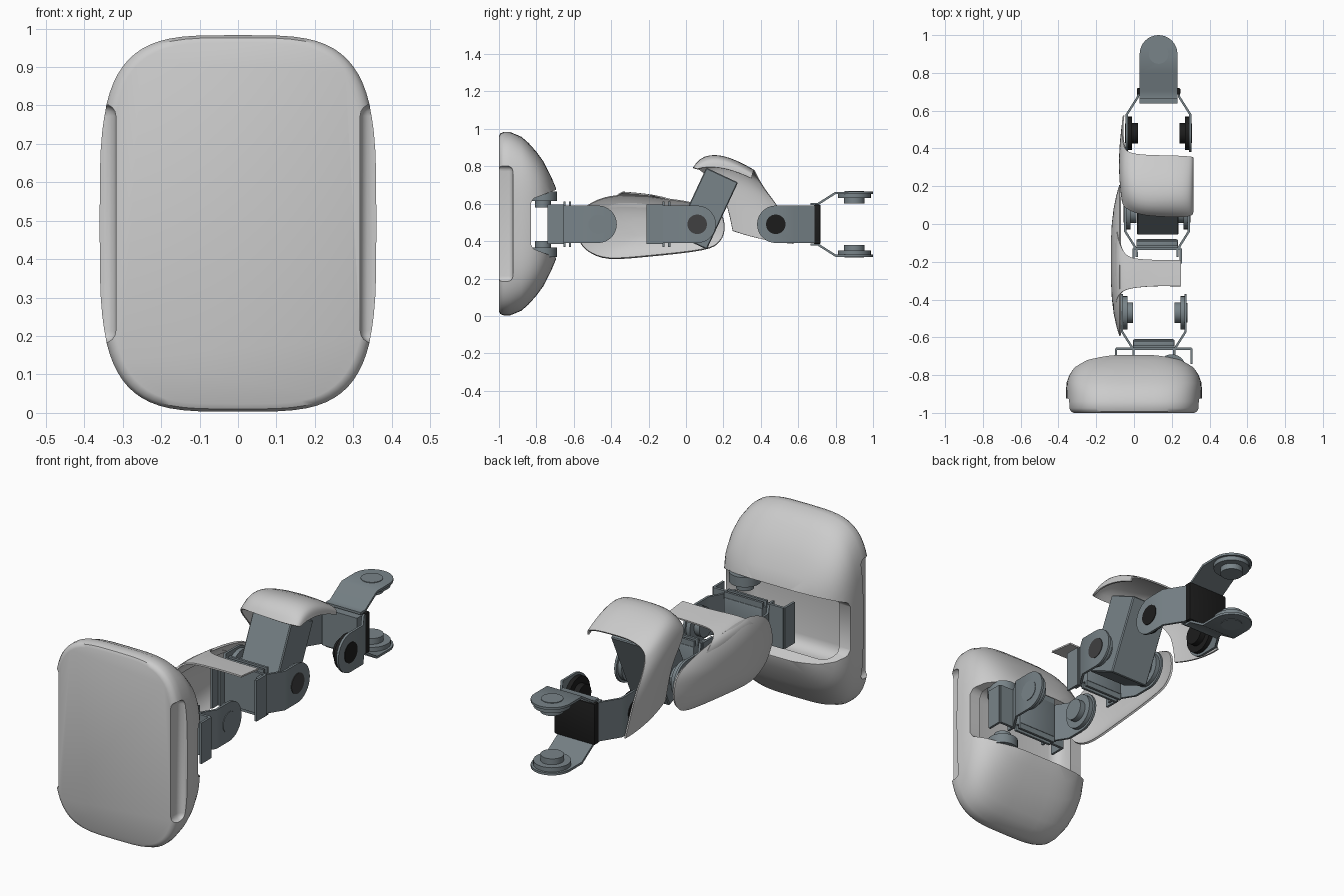
import bpy, bmesh, math
from mathutils import Matrix, Vector

cube = bpy.data.objects.get("Cube")
if cube:
    bpy.data.objects.remove(cube, do_unlink=True)


def material(name, rgb):
    m = bpy.data.materials.new(name)
    m.use_nodes = True
    m.diffuse_color = (*rgb, 1)
    m.node_tree.nodes["Principled BSDF"].inputs["Base Color"].default_value = (*rgb, 1)
    return m


SHELL = material("light grey shell", (0.6, 0.6, 0.6))
STEEL = material("blue grey steel", (0.19, 0.23, 0.25))
DARK = material("dark grey", (0.05, 0.05, 0.052))
BLACK = material("black", (0.012, 0.012, 0.012))


def link(name, bm):
    bmesh.ops.recalc_face_normals(bm, faces=bm.faces)
    me = bpy.data.meshes.new(name)
    bm.to_mesh(me)
    bm.free()
    ob = bpy.data.objects.new(name, me)
    bpy.context.collection.objects.link(ob)
    return ob


def finish(ob, mat, angle=35):
    """Apply modifiers, assign the colour, smooth below the angle."""
    dg = bpy.context.evaluated_depsgraph_get()
    ob.data = bpy.data.meshes.new_from_object(ob.evaluated_get(dg))
    ob.modifiers.clear()
    ob.data.materials.clear()
    ob.data.materials.append(mat)
    bpy.ops.object.select_all(action="DESELECT")
    ob.select_set(True)
    bpy.context.view_layer.objects.active = ob
    bpy.ops.object.shade_smooth_by_angle(angle=math.radians(angle))
    return ob


def solidify(ob, t):
    mod = ob.modifiers.new("thickness", "SOLIDIFY")
    mod.thickness, mod.offset = t, 0


def box(name, size, at, mat=None, frame=Matrix(), bevel=0, segments=2):
    bm = bmesh.new()
    bmesh.ops.create_cube(bm, size=1, matrix=Matrix.Translation(at) @ Matrix.Diagonal((*size, 1)))
    if bevel:
        bmesh.ops.bevel(bm, geom=bm.edges[:], offset=bevel, segments=segments, affect="EDGES", profile=0.5)
    bm.transform(frame)
    ob = link(name, bm)
    return finish(ob, mat) if mat else ob


def disc(name, r, x0, x1, mat, frame):
    """Cylinder along the frame's x axis."""
    bm = bmesh.new()
    bmesh.ops.create_cone(bm, cap_ends=True, segments=32, radius1=r, radius2=r, depth=abs(x1 - x0))
    turn = Matrix.Translation(((x0 + x1) / 2, 0, 0)) @ Matrix.Rotation(math.pi / 2, 4, "Y")
    bm.transform(frame @ turn)
    finish(link(name, bm), mat)


def spline(pts, t, closed=False):
    """Catmull-Rom point at t along the list."""
    n = len(pts)
    i = min(int(t), n - 1 if closed else n - 2)
    f = t - i
    get = lambda k: Vector(pts[k % n] if closed else pts[max(0, min(n - 1, k))])
    a, b, c, d = (get(i + k) for k in (-1, 0, 1, 2))
    return b + (c - a) * f / 2 + (a - b * 2.5 + c * 2 - d / 2) * f**2 + ((b - c) * 3 + d - a) * f**3 / 2


def loft(name, rows, mat, t, across=10, per=5):
    """Curved sheet through rows of front, middle and back points."""
    bm = bmesh.new()
    grid = []
    for j in range((len(rows) - 1) * per + 1):
        f, m, b = (spline([r[k] for r in rows], j / per) for k in range(3))
        line = []
        for i in range(across + 1):
            v = i / across
            p = f * (1 - v) * (1 - 2 * v) + m * 4 * v * (1 - v) + b * v * (2 * v - 1)
            line.append(bm.verts.new(p))
        grid.append(line)
    for p, q in zip(grid, grid[1:]):
        for i in range(across):
            bm.faces.new((p[i], p[i + 1], q[i + 1], q[i]))
    ob = link(name, bm)
    solidify(ob, t)
    finish(ob, mat, 50)


# Foot: stacked barrel-shaped rings, then hollowed and notched
def foot():
    mid_z, n, power = 0.493, 72, 2 / 3.8
    levels = [(-1, .335, .47), (-.993, .35, .483), (-.975, .36, .49), (-.94, .36, .49), (-.88, .36, .465),
              (-.84, .357, .43), (-.8, .345, .385), (-.76, .32, .33), (-.72, .265, .25), (-.695, .18, .19), (-.685, .08, .1)]
    bm = bmesh.new()
    rings = []
    for y, w, h in levels:
        ring = []
        for i in range(n):
            c, s = math.cos(math.tau * i / n), math.sin(math.tau * i / n)
            ring.append(bm.verts.new((w * math.copysign(abs(c)**power, c), y,
                                      mid_z + h * math.copysign(abs(s)**power, s))))
        rings.append(ring)
    for p, q in zip(rings, rings[1:]):
        for i in range(n):
            bm.faces.new((p[i], p[(i + 1) % n], q[(i + 1) % n], q[i]))
    bm.faces.new(rings[0])
    bm.faces.new(rings[-1])
    ob = link("foot", bm)
    # ankle notch, cut right through from side to side
    bm = bmesh.new()
    half = [(-.83, .11), (-.815, .135), (-.75, .16), (-.68, .187), (-.5, .2)]
    prof = [(y, mid_z + h) for y, h in half] + [(y, mid_z - h) for y, h in reversed(half)]
    face = bm.faces.new([bm.verts.new((-.5, y, z)) for y, z in prof])
    ext = bmesh.ops.extrude_face_region(bm, geom=[face])
    bmesh.ops.translate(bm, vec=(1, 0, 0), verts=[e for e in ext["geom"] if isinstance(e, bmesh.types.BMVert)])
    cutters = [link("notch_cutter", bm),
               box("pocket_cutter", (.58, .18, .44), (0, -.84, mid_z), bevel=.06, segments=4)]
    # long grooves down both sides of the sole
    for s in (-1, 1):
        cutters.append(box("groove_cutter", (.1, .12, .62), (s * .368, -.985, mid_z), bevel=.03, segments=4))
    for c in cutters:
        c.hide_render = True
        mod = ob.modifiers.new("cut", "BOOLEAN")
        mod.operation, mod.object, mod.solver = "DIFFERENCE", c, "EXACT"
    bpy.context.view_layer.update()
    finish(ob, SHELL, 40)
    for c in cutters:
        bpy.data.objects.remove(c, do_unlink=True)


# Yoke: two round-ended arms and their pins; pivot at the origin, base toward +y
def yoke(name, frame, washer, cap):
    r, n = 0.1, 16
    for s, side in ((-1, "a"), (1, "b")):
        bm = bmesh.new()
        arc = [math.pi * (.5 + i / n) for i in range(n + 1)]
        end = [bm.verts.new((s * .168, r * math.cos(a), r * math.sin(a))) for a in arc]
        last = [bm.verts.new((s * .168, .1, z)) for z in (-r, r)]
        bm.faces.new(end + last)
        for x, y in ((.108, .195), (.108, .235)):
            new = [bm.verts.new((s * x, y, z)) for z in (-r, r)]
            bm.faces.new((last[0], new[0], new[1], last[1]))
            last = new
        bm.transform(frame)
        ob = link(f"{name}_arm_{side}", bm)
        solidify(ob, .012)
        finish(ob, STEEL)
        disc(f"{name}_washer_{side}", .088, s * .14, s * .165, washer, frame)
        disc(f"{name}_pin_{side}", .055, s * .11, s * .14, washer, frame)
        disc(f"{name}_cap_{side}", .052, s * .17, s * .177, cap, frame)


# Base of a yoke: block, raised flanges and a bracket opening outward
def base(name, frame, half):
    box(f"{name}_block", (.22, .05, .19), (0, .165, 0), STEEL, frame, .008)
    for y in (.15, .18):
        box(f"{name}_flange", (.22, .012, .245), (0, y, 0), STEEL, frame)
    box(f"{name}_bracket_back", (half * 2, .014, .21), (0, .19, 0), STEEL, frame)
    for s in (-1, 1):
        box(f"{name}_bracket_side", (.012, .08, .21), (s * half, .23, 0), STEEL, frame)


foot()

FLIP = Matrix.Rotation(math.pi, 4, "Z")
UPRIGHT = Matrix.Rotation(math.pi / 2, 4, "Y")
ankle = Matrix.Translation((.105, -.47, .49)) @ FLIP
knee = Matrix.Translation((.122, .06, .49)) @ FLIP
hip = Matrix.Translation((.13, .48, .49))
hip_swivel = Matrix.Translation((.13, .9, .49)) @ FLIP @ UPRIGHT

yoke("ankle", ankle, STEEL, STEEL)
base("ankle", ankle, .2)
yoke("knee", knee, STEEL, DARK)
base("knee", knee, .125)
yoke("hip", hip, BLACK, BLACK)
box("hip_block", (.2, .055, .19), (0, .185, 0), STEEL, hip)
box("hip_back_block", (.23, .035, .21), (0, .222, 0), BLACK, hip, .006)
yoke("hip_swivel", hip_swivel, STEEL, STEEL)

# Ankle pins held in the foot
pins = Matrix.Translation((.2, -.765, .49)) @ UPRIGHT
for s, side in ((-1, "upper"), (1, "lower")):
    disc(f"foot_washer_{side}", .075, s * .125, s * .175, STEEL, pins)
    disc(f"foot_pin_{side}", .042, s * .09, s * .125, STEEL, pins)

# Tilted thigh link
tilt = Matrix.Translation((.125, .11, .574)) @ Matrix.Rotation(math.radians(-25), 4, "X")
box("thigh_link", (.22, .187, .395), (0, 0, 0), STEEL, tilt, .005, 1)


# Shin guard: bulging side plate made of shrinking outlines
def shin_guard():
    outline = [(-.59, .47), (-.55, .57), (-.44, .63), (-.3, .645), (-.14, .63), (.03, .605), (.17, .56),
               (.205, .48), (.18, .4), (.09, .355), (-.2, .32), (-.41, .308), (-.52, .345), (-.575, .41)]
    n, cy, cz = 56, -.2, .47
    loop = [spline(outline, i * len(outline) / n, True) for i in range(n)]
    bm = bmesh.new()
    prev = None
    for k in (1, .95, .85, .7, .5, .25):
        ring = [bm.verts.new((-.118 + .045 * k**3, cy + (p.x - cy) * k, cz + (p.y - cz) * k)) for p in loop]
        if prev:
            for i in range(n):
                j = (i + 1) % n
                bm.faces.new((prev[i], prev[j], ring[j], ring[i]))
        prev = ring
    bm.faces.new(prev)
    ob = link("shin_guard", bm)
    solidify(ob, .01)
    finish(ob, SHELL, 50)


shin_guard()
loft("shin_guard_strap", [
    [(-.095, -.44, .58), (-.1, -.2, .58), (-.09, .04, .56)],
    [(-.08, -.38, .635), (-.085, -.23, .63), (-.08, -.08, .62)],
    [(-.03, -.345, .658), (-.03, -.255, .652), (-.03, -.17, .642)],
    [(.1, -.33, .66), (.1, -.26, .653), (.1, -.19, .645)],
    [(.25, -.33, .66), (.25, -.26, .653), (.25, -.19, .645)]], SHELL, .008)

# Thigh guard: hood over the link, running down one side
loft("thigh_guard", [
    [(.31, .06, .785), (.312, .19, .79), (.31, .35, .735)],
    [(.295, .045, .79), (.295, .17, .835), (.3, .355, .76)],
    [(.22, .04, .79), (.22, .16, .855), (.22, .36, .775)],
    [(.06, .05, .79), (.06, .16, .85), (.06, .365, .775)],
    [(-.03, .08, .775), (-.03, .2, .82), (-.025, .38, .745)],
    [(-.06, .12, .73), (-.068, .27, .74), (-.052, .42, .68)],
    [(-.062, .21, .61), (-.075, .34, .61), (-.06, .51, .55)],
    [(-.055, .25, .455), (-.065, .41, .41), (-.055, .575, .385)]], SHELL, .008)
